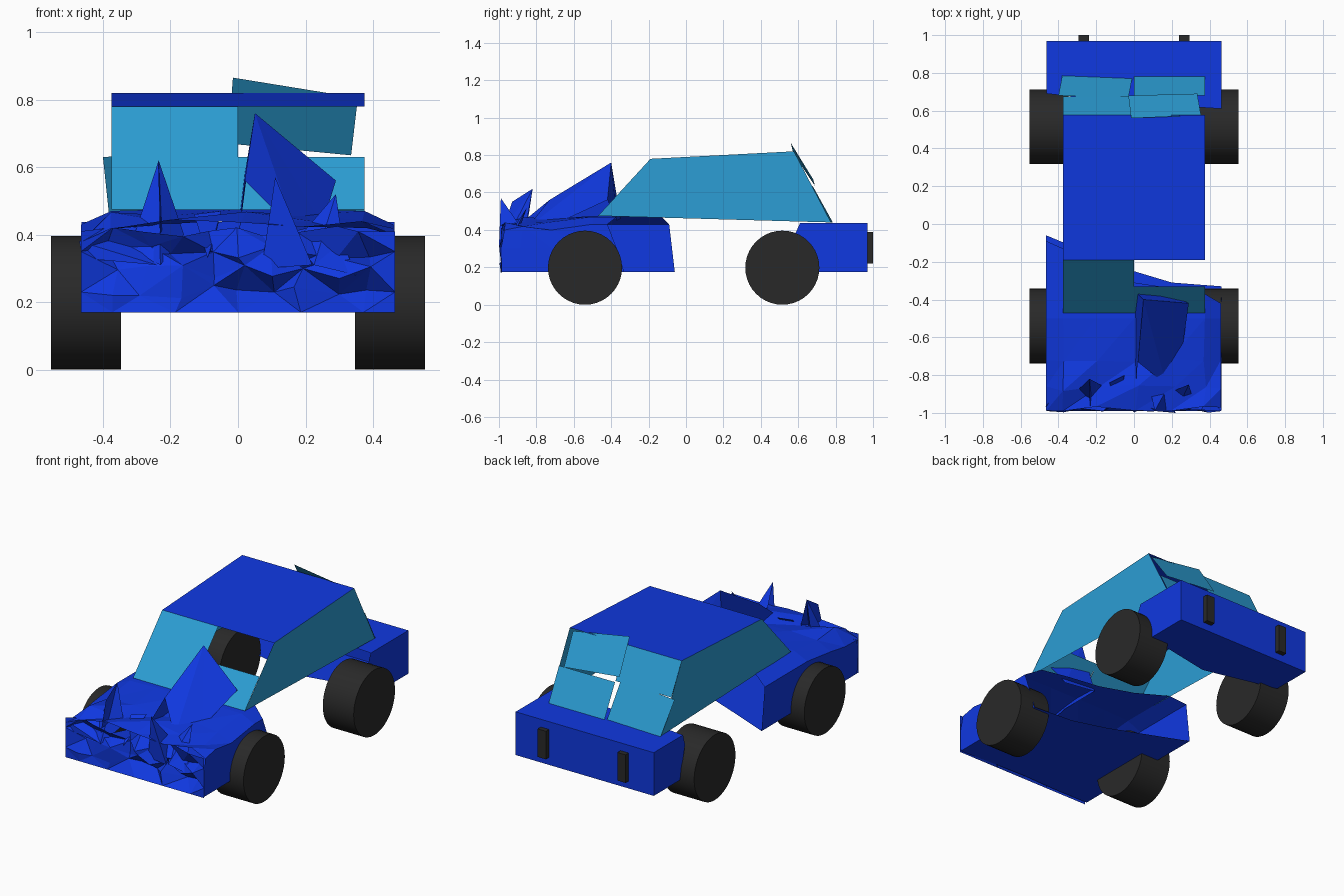
import bpy, bmesh, math, random

if "Cube" in bpy.data.objects:
    bpy.data.objects.remove(bpy.data.objects["Cube"])

random.seed(4)


def material(name, rgb):
    m = bpy.data.materials.new(name)
    m.diffuse_color = (*rgb, 1)
    m.use_nodes = True
    m.node_tree.nodes["Principled BSDF"].inputs["Base Color"].default_value = m.diffuse_color
    return m


BLUE = material("blue_paint", (0.005, 0.04, 0.75))
GLASS = material("window_blue", (0.025, 0.34, 0.66))
BLACK = material("black_rubber", (0.022, 0.022, 0.022))


def build(name, verts, faces, mat):
    mesh = bpy.data.meshes.new(name)
    mesh.from_pydata(verts, [], faces)
    bm = bmesh.new()
    bm.from_mesh(mesh)
    bmesh.ops.recalc_face_normals(bm, faces=bm.faces)
    bm.to_mesh(mesh)
    bm.free()
    ob = bpy.data.objects.new(name, mesh)
    bpy.context.collection.objects.link(ob)
    mesh.materials.append(mat)
    return ob


def sheet(name, pts, mat):
    return build(name, pts, [tuple(range(len(pts)))], mat)


def fan(name, tip, rim, mat):
    # folded metal: triangles from one tip to a rim of points
    return build(name, [tip] + rim, [(0, i, i + 1) for i in range(1, len(rim))], mat)


def jit(a):
    return random.uniform(-a, a)


# wheels
for side in (-1, 1):
    for label, y in (("front", -0.54), ("rear", 0.515)):
        bpy.ops.mesh.primitive_cylinder_add(vertices=40, radius=0.198, depth=0.207,
                                            location=(side * 0.45, y, 0.198),
                                            rotation=(0, math.pi / 2, 0))
        ob = bpy.context.object
        ob.name = f"{label}_wheel_{'right' if side > 0 else 'left'}"
        ob.data.materials.append(BLACK)
        bpy.ops.object.shade_smooth_by_angle(angle=math.radians(40))

# tail lights
for side in (-1, 1):
    bpy.ops.mesh.primitive_cube_add(size=1, location=(side * 0.267, 0.98, 0.305))
    ob = bpy.context.object
    ob.name = "tail_light"
    ob.scale = (0.055, 0.04, 0.17)
    ob.data.materials.append(BLACK)

# rear body: open shell, torn off ahead of the rear wheels
ring = [(0.463, 0.175), (0.463, 0.37), (0.463, 0.437), (0, 0.437),
        (-0.463, 0.437), (-0.463, 0.37), (-0.463, 0.175), (0, 0.175)]
torn_y = [0.70, 0.58, 0.61, 0.64, 0.69, 0.67, 0.72, 0.61]
n = len(ring)
verts = [(x, y, z) for (x, z), y in zip(ring, torn_y)] + [(x, 0.97, z) for x, z in ring]
faces = [(i, (i + 1) % n, n + (i + 1) % n, n + i) for i in range(n)]
build("rear_body", verts, faces + [tuple(range(n, 2 * n))], BLUE)

# front body: open shell, torn off diagonally at the back
ring = [(-0.465, 0.43), (-0.375, 0.47), (-0.2, 0.475), (0, 0.475), (0.2, 0.475),
        (0.375, 0.47), (0.46, 0.43), (0.463, 0.3), (0.463, 0.175), (0.2, 0.175),
        (0, 0.175), (-0.2, 0.175), (-0.465, 0.175)]
torn_y = [-0.09, -0.13, -0.24, -0.31, -0.34, -0.37, -0.42, -0.37, -0.33, -0.31,
          -0.25, -0.17, -0.06]
n = len(ring)
verts, faces = [], []
stations = [-0.98, -0.86, -0.72, -0.5, None]
for k, st in enumerate(stations):
    crush = (0.015, 0.03, 0.012, 0, 0)[k]
    drop = (0.04, 0.03, 0.02, 0, 0)[k]
    for (x, z), ty in zip(ring, torn_y):
        top = z > 0.42
        verts.append((x + (jit(crush) if abs(x) < 0.45 else 0), ty if st is None else st + jit(crush),
                      z - (drop if top else 0) + (jit(crush) if top else 0)))
for k in range(len(stations) - 1):
    for i in range(n):
        a, b = k * n + i, k * n + (i + 1) % n
        faces += [(a, b, b + n), (a, b + n, a + n)]
build("front_body", verts, faces, BLUE)

# crumpled nose: dented grid across the front
cols, rows = 10, 4
verts, faces = [], []
for r in range(rows + 1):
    for c in range(cols + 1):
        edge = c in (0, cols) or r == 0
        verts.append((-0.465 + 0.093 * c + (0 if edge else jit(0.025)),
                      -0.99 if edge else random.uniform(-1.0, -0.9),
                      0.17 + 0.06 * r + (0 if edge else jit(0.02))))
for r in range(rows):
    for c in range(cols):
        a = r * (cols + 1) + c
        b = a + cols + 1
        faces += [(a, a + 1, b + 1), (a, b + 1, b)] if (r + c) % 2 else [(a, a + 1, b), (a + 1, b + 1, b)]
build("crumpled_nose", verts, faces, BLUE)

# bent up bonnet panel
peak = (0.05, -0.4, 0.76)
fan("bonnet_fold", peak, [(0.29, -0.42, 0.56), (0.25, -0.7, 0.43), (0.17, -0.85, 0.41),
                          (0.02, -0.73, 0.56)], BLUE)
fan("bonnet_fold_side", peak, [(0.02, -0.73, 0.56), (0.0, -0.95, 0.38), (0.01, -0.6, 0.45),
                               (0.0, -0.35, 0.46)], BLUE)
fan("bonnet_fold_back", peak, [(0.0, -0.35, 0.46), (0.2, -0.37, 0.45), (0.29, -0.42, 0.56)], BLUE)

# torn metal spikes along the nose
fan("left_spike", (-0.235, -0.82, 0.62),
    [(-0.16, -0.86, 0.40), (-0.23, -0.99, 0.31), (-0.32, -0.9, 0.36), (-0.24, -0.85, 0.42)], BLUE)
fan("left_blade", (-0.235, -0.82, 0.62), [(-0.235, -0.93, 0.55), (-0.23, -0.98, 0.40),
                                          (-0.22, -0.86, 0.43)], BLUE)
fan("right_spike", (0.11, -0.99, 0.57),
    [(0.07, -0.96, 0.30), (0.22, -1.0, 0.31), (0.17, -0.88, 0.41), (0.09, -0.9, 0.42)], BLUE)
fan("right_flap", (0.225, -0.99, 0.31), [(0.17, -0.9, 0.38), (0.29, -0.85, 0.52), (0.31, -0.92, 0.38),
                                         (0.35, -0.98, 0.28)], BLUE)
fan("middle_flap", (-0.09, -0.97, 0.33), [(-0.13, -0.84, 0.46), (-0.05, -0.8, 0.47), (-0.07, -0.9, 0.38)], BLUE)
fan("corner_flap", (-0.24, -0.98, 0.31), [(-0.46, -0.97, 0.33), (-0.47, -0.97, 0.38),
                                          (-0.38, -0.85, 0.44), (-0.3, -0.86, 0.42)], BLUE)

# roof and side windows
W = 0.375
sheet("roof", [(-W, -0.19, 0.78), (W, -0.19, 0.78), (W, 0.577, 0.82), (-W, 0.577, 0.82)], BLUE)
for side in (-1, 1):
    sheet("side_window", [(side * W, y, z) for y, z in
                          ((-0.47, 0.475), (-0.19, 0.78), (0.577, 0.82), (0.775, 0.44))], GLASS)

# windscreen: whole left half, broken right half
sheet("windscreen_left", [(-W, -0.47, 0.475), (0, -0.47, 0.475), (0, -0.19, 0.78), (-W, -0.19, 0.78)], GLASS)
sheet("windscreen_right", [(0, -0.47, 0.475), (W, -0.47, 0.475), (W, -0.33, 0.63), (0, -0.33, 0.63)], GLASS)

# broken rear window
sheet("rear_window_loose", [(-0.015, 0.56, 0.865), (0.355, 0.575, 0.805),
                            (0.335, 0.69, 0.635), (-0.03, 0.68, 0.67)], GLASS)
sheet("rear_window_lower_right", [(0, 0.78, 0.44), (W, 0.78, 0.44), (W, 0.68, 0.63), (0, 0.68, 0.63)], GLASS)
sheet("rear_window_upper_left", [(-W, 0.577, 0.82), (0, 0.577, 0.82), (0, 0.675, 0.635), (-W, 0.675, 0.635)], GLASS)
sheet("rear_window_lower_left", [(-0.4, 0.68, 0.63), (-0.03, 0.665, 0.645),
                                 (-0.01, 0.77, 0.44), (-0.38, 0.785, 0.44)], GLASS)
